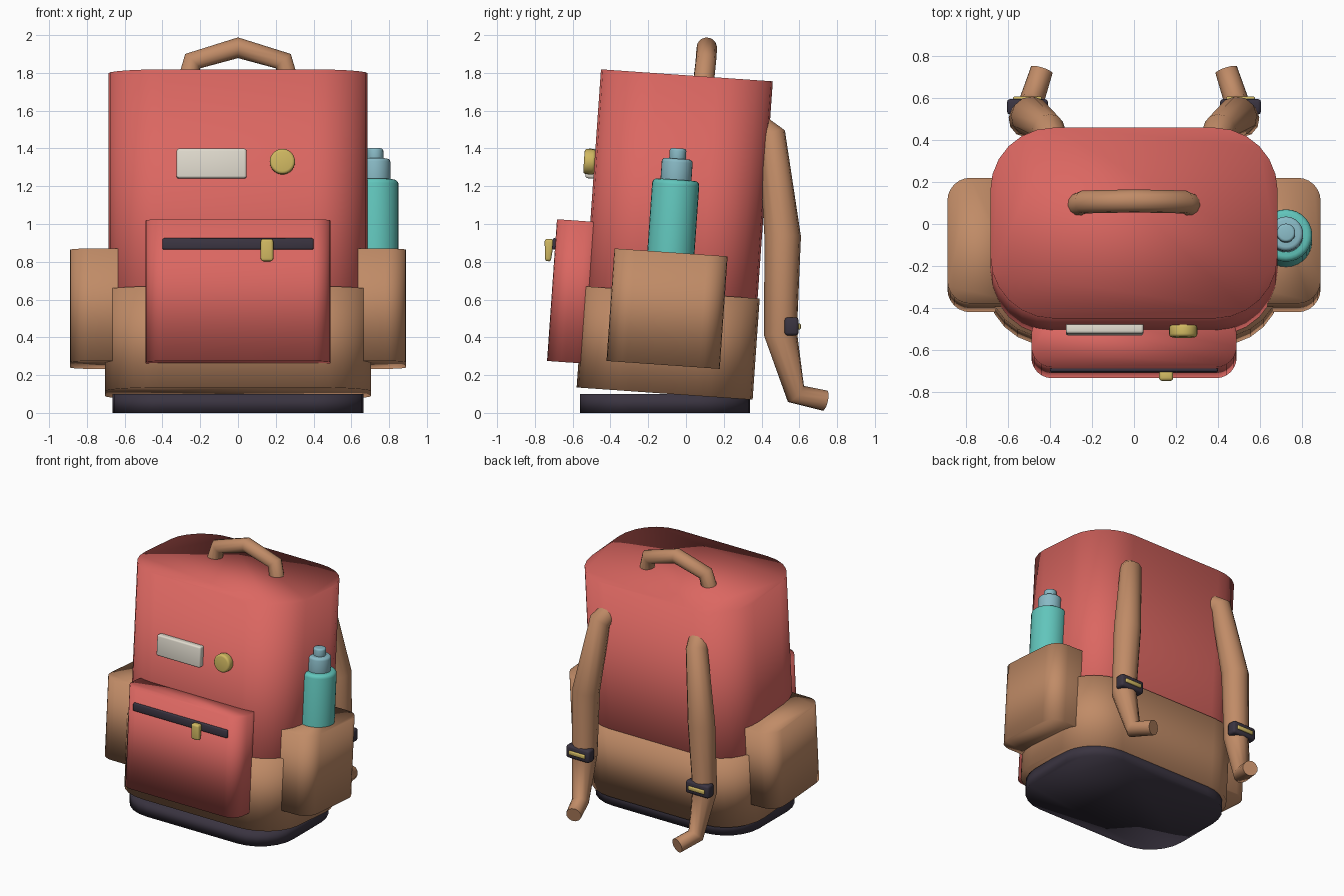
import bpy, bmesh, math
from mathutils import Matrix

cube = bpy.data.objects.get("Cube")
if cube:
    bpy.data.objects.remove(cube, do_unlink=True)

LEAN = math.radians(-4)  # the whole bag leans back on its base


def material(name, *rgb):
    m = bpy.data.materials.new(name)
    m.use_nodes = True
    m.diffuse_color = (*rgb, 1)
    m.node_tree.nodes["Principled BSDF"].inputs["Base Color"].default_value = (*rgb, 1)
    return m


RED = material("red fabric", 0.71, 0.135, 0.12)
TAN = material("tan leather", 0.53, 0.26, 0.135)
DARK = material("dark rubber", 0.042, 0.034, 0.052)
GOLD = material("brass", 0.63, 0.48, 0.12)
CREAM = material("cream label", 0.75, 0.71, 0.62)
TEAL = material("teal bottle", 0.12, 0.56, 0.50)
BLUE = material("pale blue cap", 0.25, 0.49, 0.56)


def finish(bm, name, mat, lean, angle=None):
    bmesh.ops.recalc_face_normals(bm, faces=bm.faces)
    mesh = bpy.data.meshes.new(name)
    bm.to_mesh(mesh)
    bm.free()
    mesh.materials.append(mat)
    obj = bpy.data.objects.new(name, mesh)
    bpy.context.collection.objects.link(obj)
    obj.rotation_euler.x = LEAN if lean else 0
    bpy.ops.object.select_all(action="DESELECT")
    obj.select_set(True)
    bpy.context.view_layer.objects.active = obj
    if angle:
        bpy.ops.object.shade_smooth_by_angle(angle=math.radians(angle))
    else:
        bpy.ops.object.shade_smooth()
    return obj


def box(name, mat, x, y, z, radius, all_edges=False, lean=True, segments=6, angle=None):
    """Box between (min, max) ranges, rounded on its upright edges or on all of them."""
    bm = bmesh.new()
    bmesh.ops.create_cube(bm, size=1)
    for v in bm.verts:
        v.co = [(r[0] + r[1]) / 2 + c * (r[1] - r[0]) for r, c in zip((x, y, z), v.co)]
    edges = [e for e in bm.edges
             if all_edges or abs(e.verts[0].co.z - e.verts[1].co.z) > 1e-4]
    bmesh.ops.bevel(bm, geom=edges, offset=radius, segments=segments, profile=0.5,
                    affect="EDGES", clamp_overlap=True)
    return finish(bm, name, mat, lean, angle)


def disc(name, mat, centre, radius, depth, bevel, axis="Z"):
    """Cylinder with softened rims."""
    bm = bmesh.new()
    bmesh.ops.create_cone(bm, cap_ends=True, segments=28, radius1=radius,
                          radius2=radius, depth=depth)
    rims = [e for e in bm.edges if abs(e.verts[0].co.z - e.verts[1].co.z) < 1e-4]
    bmesh.ops.bevel(bm, geom=rims, offset=bevel, segments=3, profile=0.5, affect="EDGES")
    if axis == "Y":
        bm.transform(Matrix.Rotation(math.pi / 2, 4, "X"))
    bm.transform(Matrix.Translation(centre))
    return finish(bm, name, mat, True, 40)


def tube(name, mat, path, lean):
    """Round tube through (x, y, z, radius) points."""
    curve = bpy.data.curves.new(name, "CURVE")
    curve.dimensions = "3D"
    curve.bevel_depth = 1
    curve.bevel_resolution = 4
    curve.use_fill_caps = True
    spline = curve.splines.new("POLY")
    spline.points.add(len(path) - 1)
    for p, (px, py, pz, r) in zip(spline.points, path):
        p.co = (px, py, pz, 1)
        p.radius = r
    spline.use_smooth = True
    curve.materials.append(mat)
    obj = bpy.data.objects.new(name, curve)
    bpy.context.collection.objects.link(obj)
    obj.rotation_euler.x = LEAN if lean else 0
    return obj


# Bag body, leather lower half and flat base
box("main_body", RED, (-0.685, 0.685), (-0.576, 0.336), (0.12, 1.783), 0.3)
box("lower_panel", TAN, (-0.705, 0.705), (-0.587, 0.347), (0.094, 0.631), 0.3)
box("base", DARK, (-0.665, 0.665), (-0.56, 0.34), (0, 0.1), 0.28, lean=False)

# Front pocket with zip and puller
box("front_pocket", RED, (-0.49, 0.49), (-0.753, -0.5), (0.223, 0.975), 0.1)
box("zip", DARK, (-0.4, 0.4), (-0.768, -0.745), (0.814, 0.874), 0.008, True, segments=2)
puller = box("zip_puller", GOLD, (0.12, 0.187), (-0.81, -0.76), (0.75, 0.868), 0.015, True, segments=3)
for v in puller.data.vertices:
    if v.co.z < 0.8:
        v.co.y = -0.785 + (v.co.y + 0.785) * 0.65

# Label and round badge on the upper front
box("label", CREAM, (-0.325, 0.045), (-0.618, -0.565), (1.203, 1.36), 0.012, True, segments=3)
disc("badge", GOLD, (0.235, -0.602, 1.291), 0.067, 0.06, 0.015, "Y")

# Bottle in the left pocket
disc("bottle_body", TEAL, (0.725, -0.139, 0.764), 0.125, 0.928, 0.025)
disc("bottle_neck", BLUE, (0.725, -0.139, 1.27), 0.082, 0.138, 0.018)
disc("bottle_cap", BLUE, (0.725, -0.139, 1.36), 0.044, 0.068, 0.012)

# Carry handle
tube("carry_handle", TAN, [(-0.27, -0.03, 1.74, 0.056), (-0.24, -0.025, 1.865, 0.055),
                           (0, -0.025, 1.936, 0.055), (0.24, -0.025, 1.865, 0.055),
                           (0.27, -0.03, 1.74, 0.056)], True)

# Side pockets, shoulder straps and buckles, one set for each side
STRAP = [(0.37, 0.36, 1.53, 0.07), (0.41, 0.455, 1.46, 0.078), (0.49, 0.512, 0.93, 0.097),
         (0.51, 0.5, 0.42, 0.088), (0.49, 0.582, 0.1, 0.06), (0.44, 0.735, 0.065, 0.055)]
for side, s in (("left", 1), ("right", -1)):
    def span(a, b):
        return tuple(sorted((a * s, b * s)))
    box(side + "_side_pocket", TAN, span(0.53, 0.89), (-0.439, 0.162), (0.245, 0.842), 0.11)
    tube(side + "_strap", TAN, [(px * s, py, pz, r) for px, py, pz, r in STRAP], False)
    box(side + "_buckle", DARK, span(0.41, 0.606), (0.522, 0.596), (0.41, 0.506), 0.015,
        True, lean=False, segments=2)
    box(side + "_buckle_bar", GOLD, span(0.44, 0.576), (0.585, 0.608), (0.442, 0.472), 0.006,
        True, lean=False, segments=2)
